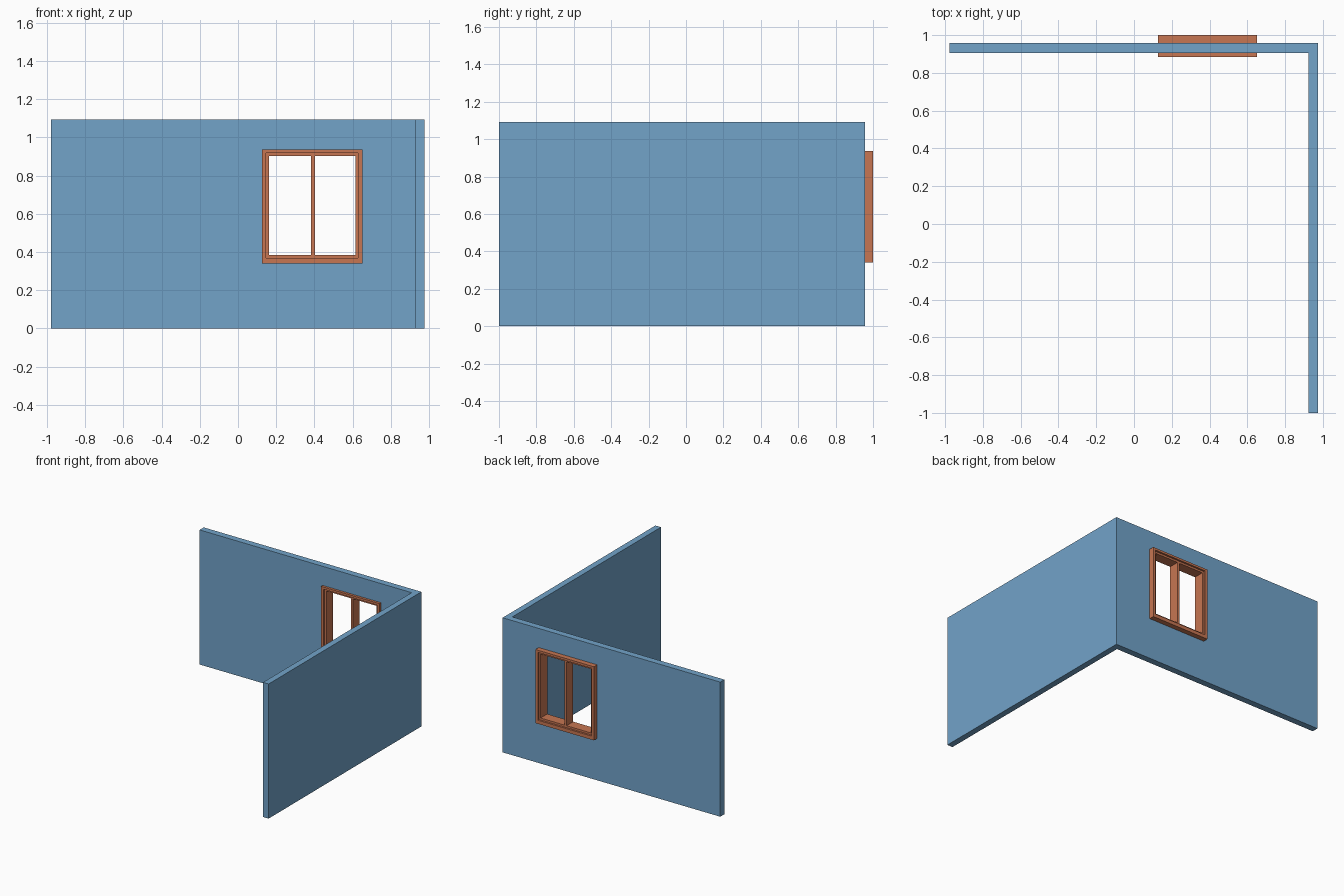
import bpy, bmesh
from mathutils import Vector

if "Cube" in bpy.data.objects:
    bpy.data.objects.remove(bpy.data.objects["Cube"])


def material(name, rgb):
    m = bpy.data.materials.new(name)
    m.diffuse_color = (*rgb, 1)
    m.use_nodes = True
    m.node_tree.nodes["Principled BSDF"].inputs["Base Color"].default_value = m.diffuse_color
    return m


blue = material("wall blue", (0.168, 0.366, 0.584))
orange = material("window orange", (0.57, 0.18, 0.085))


def new_object(name, bm, mat):
    bmesh.ops.recalc_face_normals(bm, faces=bm.faces)
    me = bpy.data.meshes.new(name)
    bm.to_mesh(me)
    bm.free()
    me.materials.append(mat)
    ob = bpy.data.objects.new(name, me)
    bpy.context.collection.objects.link(ob)
    return ob


def prism(bm, points, direction):
    """Extrude a flat outline along a direction."""
    face = bm.faces.new([bm.verts.new(p) for p in points])
    ext = bmesh.ops.extrude_face_region(bm, geom=[face], use_keep_orig=True)
    verts = [g for g in ext["geom"] if isinstance(g, bmesh.types.BMVert)]
    bmesh.ops.translate(bm, verts=verts, vec=Vector(direction))


def box(name, x, y, z, mat):
    bm = bmesh.new()
    prism(bm, [(x[0], y[0], z[0]), (x[1], y[0], z[0]), (x[1], y[1], z[0]), (x[0], y[1], z[0])],
          (0, 0, z[1] - z[0]))
    return new_object(name, bm, mat)


def frame(name, outer, inner, y, mat):
    """Rectangular ring in the x-z plane; rectangles are (x0, x1, z0, z1)."""
    bm = bmesh.new()
    rings = []
    for x0, x1, z0, z1 in (outer, inner):
        for yy in y:
            rings.append([bm.verts.new((a, yy, c)) for a, c in
                          ((x0, z0), (x1, z0), (x1, z1), (x0, z1))])
    of, ob, nf, nb = rings
    for a, b in ((of, nf), (nf, nb), (nb, ob), (ob, of)):
        for i in range(4):
            j = (i + 1) % 4
            bm.faces.new((a[i], a[j], b[j], b[i]))
    return new_object(name, bm, mat)


# L-shaped pair of walls
bm = bmesh.new()
prism(bm, [(-0.978, 0.905, 0), (0.925, 0.905, 0), (0.925, -1, 0), (0.975, -1, 0),
           (0.975, 0.958, 0), (-0.978, 0.958, 0)], (0, 0, 1.092))
walls = new_object("corner_walls", bm, blue)

# Window opening
cutter = box("window_cutter", (0.136, 0.64), (0.8, 1.1), (0.352, 0.926), blue)
cutter.hide_render = True
cutter.hide_viewport = True
cut = walls.modifiers.new("window_opening", "BOOLEAN")
cut.operation = "DIFFERENCE"
cut.solver = "EXACT"
cut.object = cutter

# Window: outer frame, recessed sash and centre post
mid = (0.147, 0.629, 0.369, 0.919)
frame("window_frame", (0.126, 0.651, 0.34, 0.937), mid, (0.885, 1.0), orange)
frame("window_sash", mid, (0.162, 0.615, 0.385, 0.903), (0.9, 0.985), orange)
box("window_post", (0.382, 0.403), (0.9, 0.985), (0.385, 0.903), orange)
